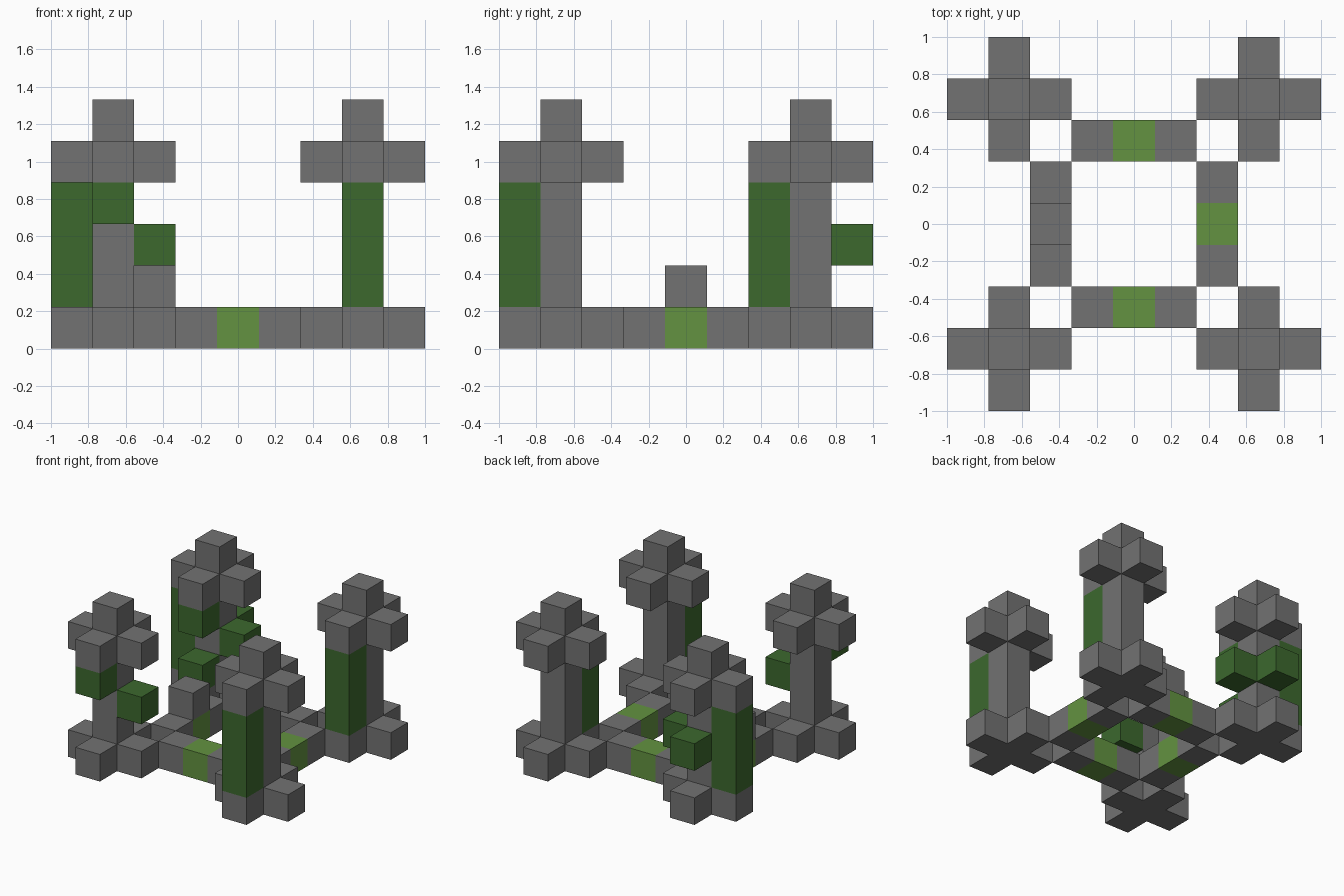
import bpy
import bmesh
from mathutils import Matrix, Vector

UNIT = 2 / 9  # edge of one block

default = bpy.data.objects.get("Cube")
if default:
    bpy.data.objects.remove(default, do_unlink=True)


def make_material(name, rgb):
    mat = bpy.data.materials.new(name)
    mat.use_nodes = True
    color = (*rgb, 1)
    mat.diffuse_color = color
    mat.node_tree.nodes["Principled BSDF"].inputs["Base Color"].default_value = color
    return mat


STONE = make_material("stone grey", (0.17, 0.17, 0.17))
VINE = make_material("vine green", (0.045, 0.14, 0.027))
MOSS = make_material("moss green", (0.125, 0.29, 0.052))


def blocks(name, mat, cells):
    """One object of boxes; each cell is (x, y, z) or (x, y, z, height) in blocks."""
    bm = bmesh.new()
    for x, y, z, *rest in cells:
        h = rest[0] if rest else 1
        place = Matrix.Translation(Vector((x, y, z + h / 2)) * UNIT)
        size = Matrix.Diagonal((UNIT, UNIT, h * UNIT, 1))
        bmesh.ops.create_cube(bm, size=1, matrix=place @ size)
    mesh = bpy.data.meshes.new(name)
    bm.to_mesh(mesh)
    bm.free()
    mesh.materials.append(mat)
    obj = bpy.data.objects.new(name, mesh)
    bpy.context.collection.objects.link(obj)


SIDES = [(1, 0), (-1, 0), (0, 1), (0, -1)]

# Four pillars, each with a cross-shaped foot and crown
for sx, side in ((-1, "right"), (1, "left")):
    for sy, end in ((-1, "front"), (1, "back")):
        x, y = 3 * sx, 3 * sy
        name = f"{end}_{side}_pillar"
        blocks(name, STONE, [(x, y, 0, 6)])
        for part, z in (("foot", 0), ("crown", 4)):
            blocks(f"{name}_{part}", STONE, [(x + dx, y + dy, z) for dx, dy in SIDES])

# Low walls between the pillars, with a mossy block in the middle of each
for (dx, dy), side in zip(SIDES, ("left", "right", "back", "front")):
    ends = [(2 * dx + t * dy, 2 * dy + t * dx, 0) for t in (-1, 1)]
    blocks(f"{side}_wall", STONE, ends)
    blocks(f"{side}_wall_moss", MOSS, [(2 * dx, 2 * dy, 0)])

# Single raised block on the right wall
blocks("right_wall_top_block", STONE, [(-2, 0, 1)])

# Vines hanging on the pillars
blocks("front_left_vine", VINE, [(3, -4, 1, 3)])
blocks("back_left_vine", VINE, [(3, 2, 1, 3)])
blocks("front_right_vines", VINE, [(-3, -4, 3), (-2, -3, 2)])
blocks("back_right_vines", VINE,
       [(-4, 3, 1, 3), (-3, 4, 2), (-2, 3, 2), (-3, 2, 1), (-3, 2, 3)])
